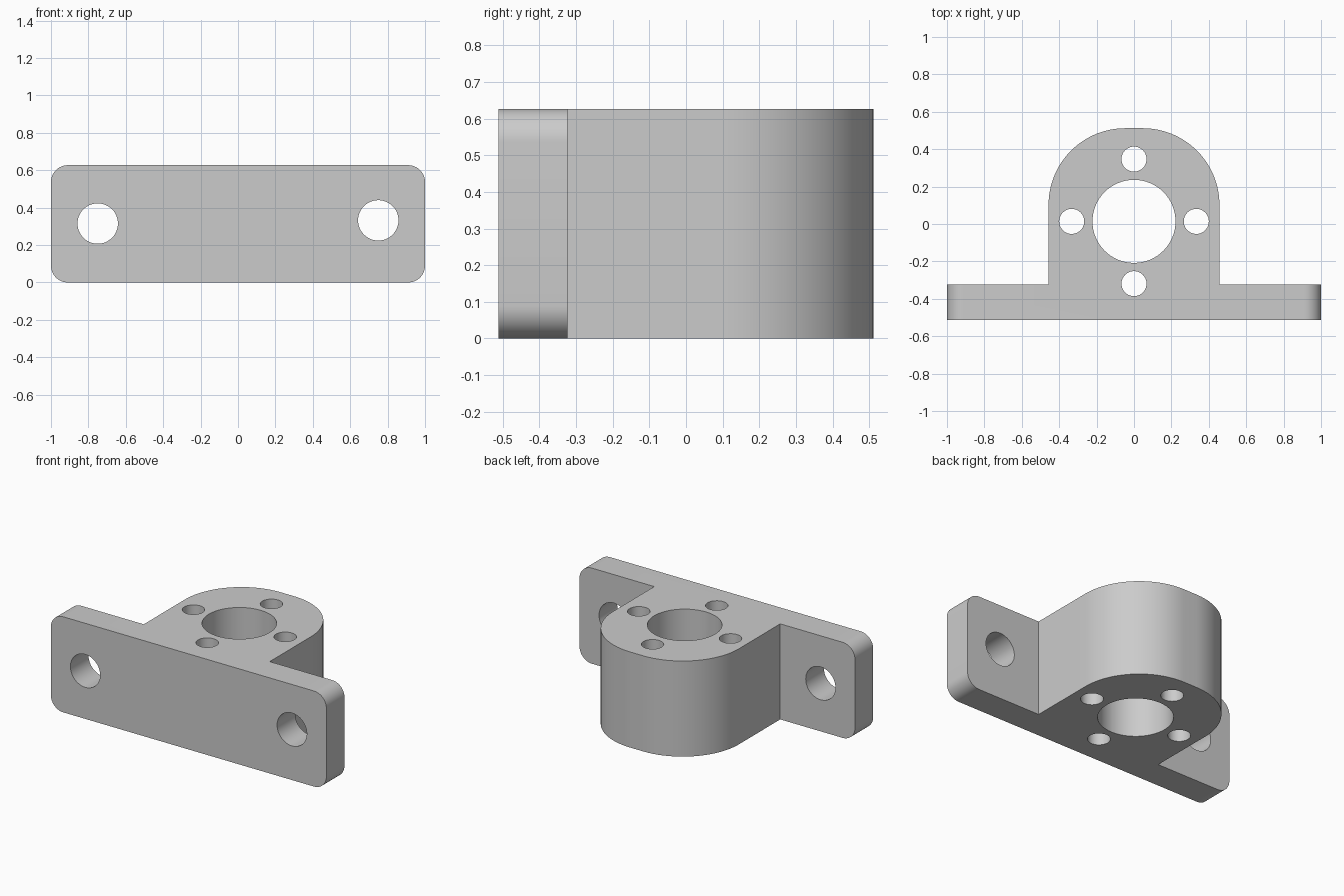
import bpy, bmesh, math
from mathutils import Matrix, Vector

if "Cube" in bpy.data.objects:
    bpy.data.objects.remove(bpy.data.objects["Cube"])

HEIGHT = 0.627
FRONT, FLANGE_BACK, BACK = -0.512, -0.324, 0.512
HALF_BODY, ARCH_R, CORNER_R = 0.457, 0.41, 0.09
BORE_Y = 0.014

grey = bpy.data.materials.new("light grey metal")
grey.use_nodes = True
grey.diffuse_color = (0.6, 0.6, 0.6, 1)
grey.node_tree.nodes["Principled BSDF"].inputs["Base Color"].default_value = (0.6, 0.6, 0.6, 1)


def arc(cx, cy, r, start, steps):
    """Quarter circle, counter-clockwise from the start angle in degrees."""
    angles = [math.radians(start + 90 * i / steps) for i in range(steps + 1)]
    return [(cx + r * math.cos(a), cy + r * math.sin(a)) for a in angles]


def add_object(name, bm):
    bmesh.ops.recalc_face_normals(bm, faces=bm.faces)
    mesh = bpy.data.meshes.new(name)
    bm.to_mesh(mesh)
    bm.free()
    mesh.materials.append(grey)
    obj = bpy.data.objects.new(name, mesh)
    bpy.context.collection.objects.link(obj)
    return obj


def extrude_profile(name, points, offset):
    """Extrude a closed outline of 3D points along the offset."""
    bm = bmesh.new()
    face = bm.faces.new([bm.verts.new(p) for p in points])
    result = bmesh.ops.extrude_face_region(bm, geom=[face], use_keep_orig=True)
    verts = [v for v in result["geom"] if isinstance(v, bmesh.types.BMVert)]
    bmesh.ops.translate(bm, verts=verts, vec=Vector(offset))
    return add_object(name, bm)


# Mounting flange: rounded rectangle seen from the front
cx, top = 1 - CORNER_R, HEIGHT - CORNER_R
outline = (arc(cx, top, CORNER_R, 0, 12) + arc(-cx, top, CORNER_R, 90, 12)
           + arc(-cx, CORNER_R, CORNER_R, 180, 12) + arc(cx, CORNER_R, CORNER_R, 270, 12))
bracket = extrude_profile("mounting_bracket", [(x, FRONT, z) for x, z in outline],
                          (0, FLANGE_BACK - FRONT, 0))

# Housing: arched block rising from the back of the flange
ax, ay = HALF_BODY - ARCH_R, BACK - ARCH_R
root = (FRONT + FLANGE_BACK) / 2
outline = ([(-HALF_BODY, root), (HALF_BODY, root)]
           + arc(ax, ay, ARCH_R, 0, 32) + arc(-ax, ay, ARCH_R, 90, 32))
housing = extrude_profile("housing", [(x, y, 0) for x, y in outline], (0, 0, HEIGHT))

# Hole cutters: bore, four screw holes around it, two flange holes
bm = bmesh.new()


def hole(location, radius, sides, tilt=0):
    matrix = Matrix.Translation(location) @ Matrix.Rotation(tilt, 4, "X")
    bmesh.ops.create_cone(bm, cap_ends=True, segments=sides, radius1=radius,
                          radius2=radius, depth=1, matrix=matrix)


hole((0, BORE_Y, HEIGHT / 2), 0.222, 64)
for i in range(4):
    a = i * math.pi / 2
    hole((0.333 * math.cos(a), BORE_Y + 0.333 * math.sin(a), HEIGHT / 2), 0.067, 40)
for x, z in ((-0.75, 0.315), (0.75, 0.332)):
    hole((x, FRONT, z), 0.108, 48, math.pi / 2)
cutters = add_object("hole_cutters", bm)
cutters.hide_render = True

# Join the blocks, drill the holes, and keep one clean mesh
for helper, operation in ((housing, "UNION"), (cutters, "DIFFERENCE")):
    mod = bracket.modifiers.new(operation.title(), "BOOLEAN")
    mod.object, mod.operation, mod.solver = helper, operation, "EXACT"
bpy.context.view_layer.update()
final = bpy.data.meshes.new_from_object(
    bracket.evaluated_get(bpy.context.evaluated_depsgraph_get()))
bracket.modifiers.clear()
bracket.data = final
for helper in (housing, cutters):
    bpy.data.objects.remove(helper)

# Smooth curved walls, crisp edges
for obj in bpy.context.selected_objects:
    obj.select_set(False)
bracket.select_set(True)
bpy.context.view_layer.objects.active = bracket
bpy.ops.object.shade_smooth_by_angle(angle=math.radians(30))
